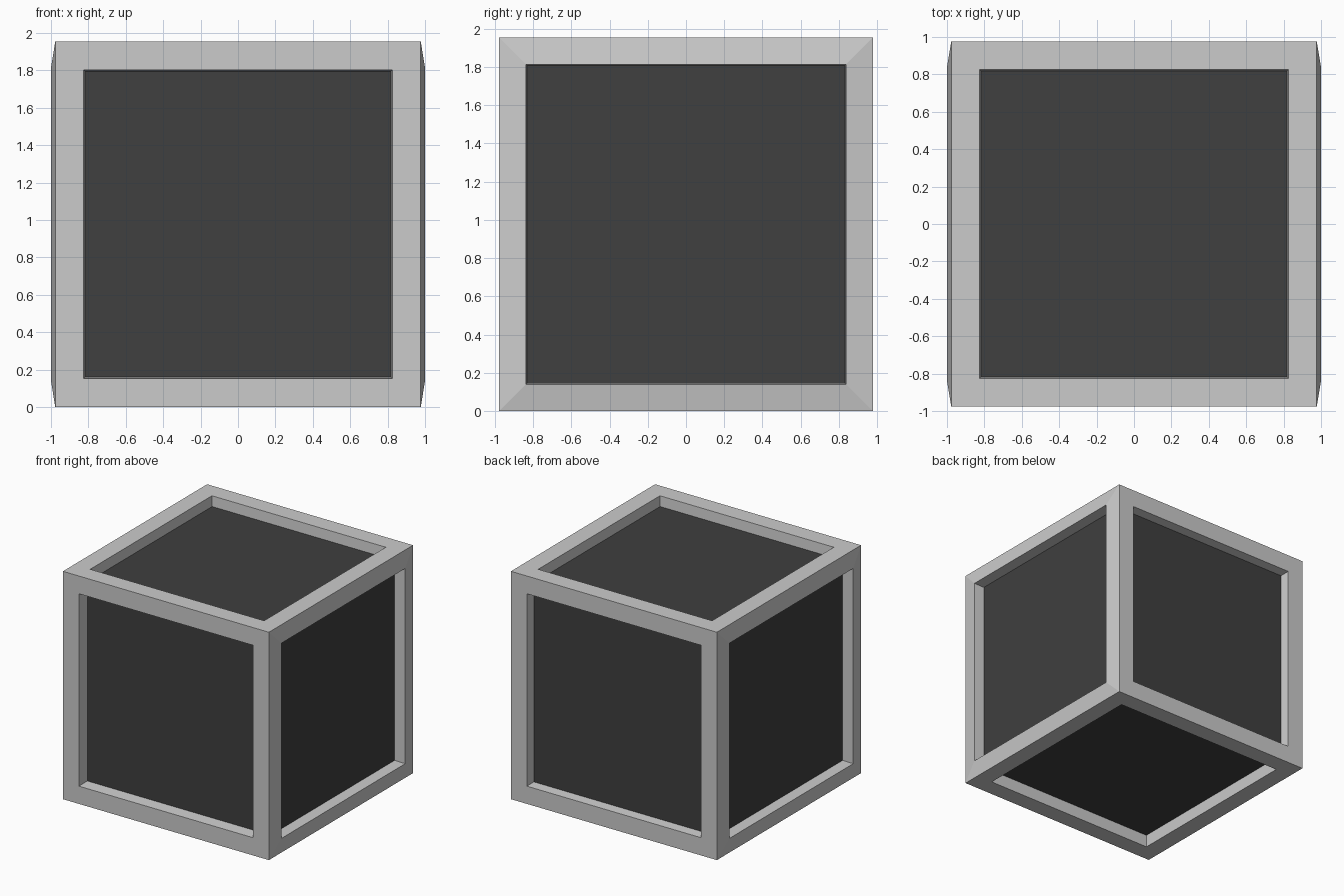
import bpy, bmesh
from mathutils import Vector

if "Cube" in bpy.data.objects:
    bpy.data.objects.remove(bpy.data.objects["Cube"])

H = 0.977  # half size of the frame


def make_object(name, bm):
    mesh = bpy.data.meshes.new(name)
    bm.to_mesh(mesh)
    bm.free()
    obj = bpy.data.objects.new(name, mesh)
    bpy.context.collection.objects.link(obj)
    return obj


# Frame: cube with a rim and a recessed opening on every side
bm = bmesh.new()
bmesh.ops.create_cube(bm, size=2 * H)
for face in list(bm.faces):
    is_side = abs(face.normal.x) > 0.5
    # rim; the left and right rims slope outwards
    bmesh.ops.inset_individual(bm, faces=[face], use_even_offset=True,
                               thickness=0.14 if is_side else 0.152,
                               depth=0.023 if is_side else 0)
    # slightly tapered wall of the opening
    bmesh.ops.inset_individual(bm, faces=[face], use_even_offset=True,
                               thickness=0.006 if is_side else 0.009,
                               depth=-0.115)
    bm.faces.remove(face)
bmesh.ops.translate(bm, verts=bm.verts, vec=(0, 0, H))
make_object("frame", bm)

# Dark core whose faces show through the openings as panels
low = Vector((-0.904, -0.875, 0.102))
high = Vector((0.904, 0.893, 1.866))
bm = bmesh.new()
bmesh.ops.create_cube(bm, size=1)
bmesh.ops.scale(bm, verts=bm.verts, vec=high - low)
bmesh.ops.translate(bm, verts=bm.verts, vec=(low + high) / 2)
core = make_object("dark_panels", bm)
dark = bpy.data.materials.new("dark_grey")
dark.diffuse_color = (0.05, 0.05, 0.05, 1)
dark.use_nodes = True
dark.node_tree.nodes["Principled BSDF"].inputs["Base Color"].default_value = dark.diffuse_color
core.data.materials.append(dark)
